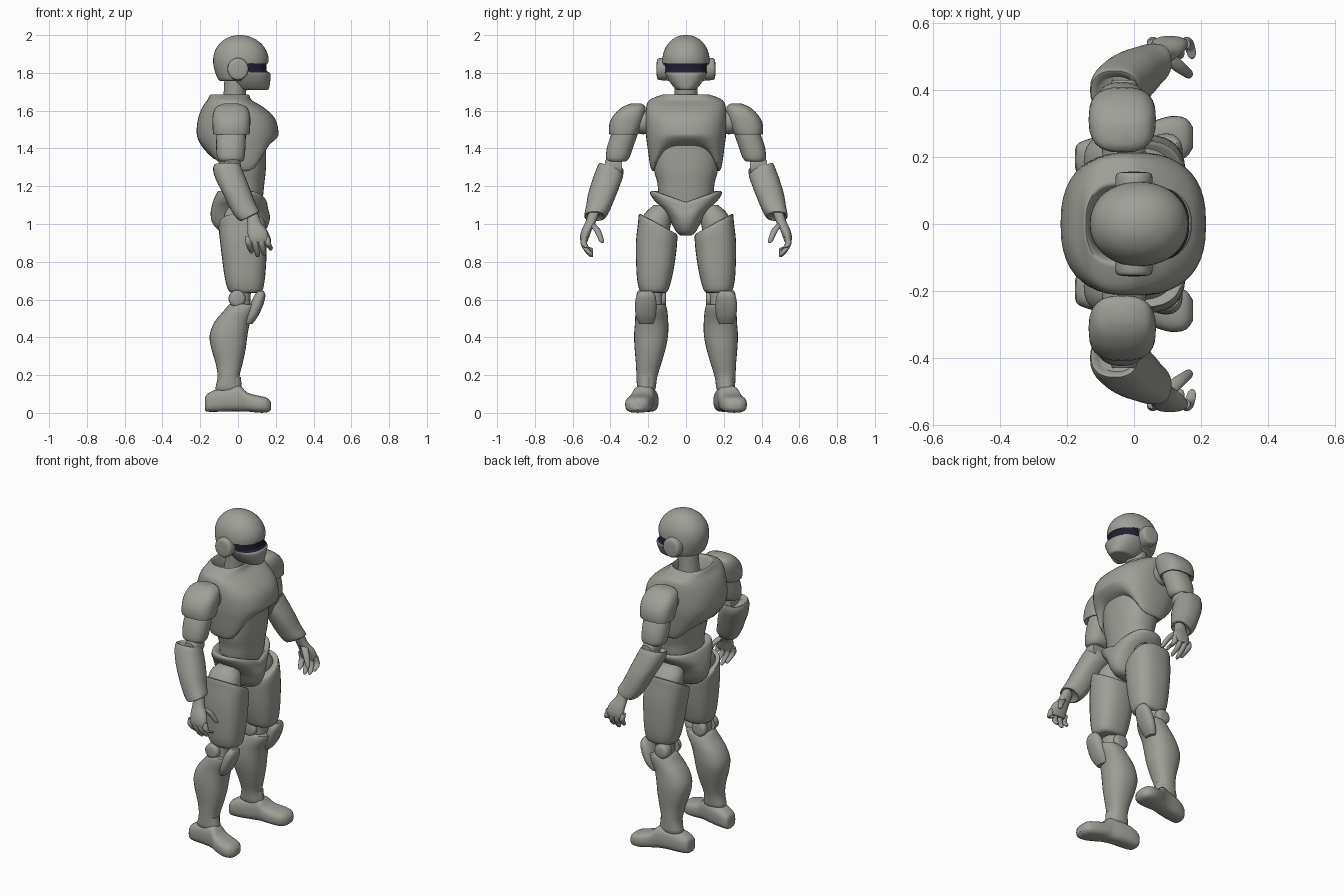
import bpy, bmesh, math


def material(name, color):
    m = bpy.data.materials.new(name)
    m.diffuse_color = (*color, 1)
    return m


GREY = material("armor grey", (0.35, 0.35, 0.32))
DARK = material("visor dark", (0.015, 0.013, 0.03))


def catmull(p0, p1, p2, p3, t):
    return [0.5 * (2 * b + (c - a) * t + (2 * a - 5 * b + 4 * c - d) * t * t
                   + (3 * b - a - 3 * c + d) * t ** 3)
            for a, b, c, d in zip(p0, p1, p2, p3)]


def loft(name, rings, axis="z", p=2.3, pair=False, warp=None, sides=28, steps=3):
    """Skin rings (x, y, z, r1, r2) of superellipse section; pair mirrors across y."""
    rows = []
    for i in range(len(rings) - 1):
        a, d = rings[max(i - 1, 0)], rings[min(i + 2, len(rings) - 1)]
        rows += [catmull(a, rings[i], rings[i + 1], d, s / steps) for s in range(steps)]
    rows.append(list(rings[-1]))
    bm = bmesh.new()
    loops = []
    for x, y, z, r1, r2 in rows:
        loop = []
        for k in range(sides):
            c, s = math.cos(math.tau * k / sides), math.sin(math.tau * k / sides)
            u = r1 * math.copysign(abs(c) ** (2 / p), c)
            v = r2 * math.copysign(abs(s) ** (2 / p), s)
            off = {"z": (u, v, 0), "x": (0, u, v), "y": (u, 0, v)}[axis]
            co = [x + off[0], y + off[1], z + off[2]]
            if warp:
                co[2] += warp(*co)
            loop.append(bm.verts.new(co))
        loops.append(loop)
    for a, b in zip(loops, loops[1:]):
        for k in range(sides):
            n = (k + 1) % sides
            bm.faces.new((a[k], a[n], b[n], b[k]))
    bm.faces.new(loops[0])
    bm.faces.new(loops[-1])
    bmesh.ops.recalc_face_normals(bm, faces=bm.faces)
    me = bpy.data.meshes.new(name)
    bm.to_mesh(me)
    bm.free()
    me.materials.append(GREY)
    ob = bpy.data.objects.new(name, me)
    bpy.context.collection.objects.link(ob)
    if pair:
        mod = ob.modifiers.new("mirror", "MIRROR")
        mod.use_axis = (False, True, False)
    return ob


def clamp(v):
    return max(0.0, min(1.0, v))


# Helmet dome: front rim lifted to form the brim over the visor
def brim(x, y, z):
    return 0.095 * clamp((x - 0.02) / 0.04) * clamp((1.85 - z) / 0.09)


loft("helmet_dome", [(0, 0, 1.757, .09, .09), (0, 0, 1.765, .105, .11), (.01, 0, 1.81, .133, .122),
                     (.015, 0, 1.865, .147, .126), (.014, 0, 1.92, .135, .115),
                     (.012, 0, 1.965, .1, .086), (.01, 0, 1.992, .052, .046),
                     (.01, 0, 2.0, .01, .01)], p=2.1, warp=brim, sides=40)

# Face guard with a dark visor band
face = loft("face_guard", [(.09, 0, 1.71, .06, .04), (.08, 0, 1.715, .083, .055),
                           (.07, 0, 1.75, .1, .085), (.065, 0, 1.79, .107, .107),
                           (.06, 0, 1.803, .105, .11), (.055, 0, 1.812, .096, .108),
                           (.055, 0, 1.85, .096, .108), (.055, 0, 1.87, .09, .1)], sides=40)
face.data.materials.append(DARK)
for f in face.data.polygons:
    if 1.803 < f.center.z < 1.856 and f.center.x > 0.06:
        f.material_index = 1

loft("ear_disc", [(0, .1, 1.82, .055, .06), (0, .14, 1.82, .055, .058),
                  (0, .153, 1.82, .045, .048), (0, .156, 1.82, .015, .015)],
     axis="y", pair=True, p=2)
loft("neck", [(-.02, 0, 1.58, .065, .065), (-.02, 0, 1.66, .058, .06),
              (-.005, 0, 1.8, .065, .065)], p=2)


# Chest armour: lower rim arches up over the belly
def arch(x, y, z):
    a = 0.13 if x > 0 else 0.06
    return a * clamp((1.48 - z) / 0.19) * (1 - clamp(abs(y) / 0.17) ** 4) * clamp(abs(x) / 0.07)


loft("chest_armor", [(.015, 0, 1.3, .1, .15), (.01, 0, 1.28, .125, .175), (.01, 0, 1.31, .16, .19),
                     (.002, 0, 1.4, .203, .203), (-.002, 0, 1.48, .217, .213),
                     (-.008, 0, 1.56, .203, .214), (-.028, 0, 1.62, .16, .21),
                     (-.045, 0, 1.655, .118, .195), (-.045, 0, 1.68, .105, .14),
                     (-.045, 0, 1.682, .095, .115), (-.04, 0, 1.64, .085, .098),
                     (-.04, 0, 1.61, .08, .09)], p=2.5, warp=arch, sides=44)

loft("abdomen", [(.025, 0, 1.08, .1, .12), (.028, 0, 1.16, .106, .145), (.03, 0, 1.22, .11, .152),
                 (.028, 0, 1.3, .12, .172), (.02, 0, 1.45, .13, .18)], sides=36)


# Pelvis: belt flares to the hips, dips at the front
def belt_dip(x, y, z):
    return -0.06 * clamp((z - 1.02) / 0.13) * (1 - clamp(abs(y) / 0.17)) * clamp(x / 0.1)


loft("pelvis", [(.035, 0, .94, .06, .03), (.025, 0, .955, .11, .05), (.015, 0, 1.0, .148, .075),
                (.012, 0, 1.05, .157, .1), (.013, 0, 1.09, .153, .13), (.015, 0, 1.125, .145, .168),
                (.02, 0, 1.16, .135, .19), (.02, 0, 1.175, .12, .18), (.025, 0, 1.16, .1, .15)],
     warp=belt_dip, sides=40)

# Legs
loft("hip_joint", [(.02, .165, .92, .08, .07), (.02, .16, 1.0, .095, .08),
                   (.015, .145, 1.06, .085, .07), (.015, .125, 1.1, .05, .045)], pair=True)


def thigh_cut(x, y, z):
    return 0.55 * (y - .15) * clamp((z - .8) / .2)


loft("thigh", [(.04, .17, .635, .06, .055), (.04, .17, .645, .088, .074), (.037, .168, .7, .104, .09),
               (.034, .162, .79, .115, .102), (.03, .158, .88, .122, .107),
               (.026, .15, .96, .127, .104), (.022, .148, 1.0, .122, .1),
               (.022, .148, 1.0, .1, .08)], p=2.5, pair=True, warp=thigh_cut)
loft("knee_core", [(.02, .185, .5, .05, .05), (.015, .18, .6, .05, .055),
                   (.02, .175, .68, .055, .055)], pair=True)
for nm, y0, y1 in (("outer_knee_disc", .21, .262), ("inner_knee_disc", .14, .105)):
    loft(nm, [(-.005, y0, .605, .045, .045), (-.005, y1 * .8 + y0 * .2, .605, .043, .043),
              (-.005, y1, .605, .022, .022)], axis="y", p=2, pair=True)
loft("knee_cap", [(.055, .21, .47, .02, .035), (.075, .213, .51, .03, .052),
                  (.098, .213, .57, .035, .057), (.115, .212, .62, .03, .05),
                  (.122, .212, .645, .015, .03)], pair=True)
loft("shin", [(-.05, .21, .115, .05, .035), (-.052, .21, .125, .068, .048),
              (-.05, .207, .19, .058, .055), (-.047, .198, .26, .071, .067),
              (-.05, .19, .34, .091, .082), (-.05, .185, .41, .1, .09),
              (-.03, .182, .48, .095, .088), (.01, .183, .54, .085, .084),
              (.03, .185, .575, .075, .075), (.035, .185, .575, .055, .055)], pair=True)
loft("ankle", [(-.02, .215, .08, .045, .04), (-.02, .215, .19, .035, .035)], p=2, pair=True)
loft("shoe", [(-.176, .195, .045, .025, .025), (-.165, .196, .053, .046, .046),
              (-.11, .203, .066, .057, .06), (-.04, .213, .074, .057, .066),
              (.01, .226, .076, .058, .068), (.05, .238, .057, .066, .05),
              (.11, .252, .046, .07, .045), (.155, .257, .041, .058, .038),
              (.176, .258, .036, .03, .018)], axis="x", p=2.8, pair=True)

# Arms
loft("shoulder_joint", [(-.03, .17, 1.54, .06, .06), (-.03, .23, 1.54, .065, .065),
                        (-.03, .29, 1.54, .05, .05)], axis="y", p=2, pair=True)
loft("shoulder_pad", [(-.035, .325, 1.49, .075, .06), (-.035, .33, 1.475, .095, .076),
                      (-.035, .318, 1.53, .1, .088), (-.035, .298, 1.58, .098, .082),
                      (-.035, .275, 1.62, .08, .06), (-.035, .265, 1.637, .04, .03)],
     p=2.6, pair=True)
loft("upper_arm", [(-.035, .365, 1.33, .055, .045), (-.038, .362, 1.35, .072, .062),
                   (-.038, .345, 1.42, .078, .07), (-.035, .315, 1.5, .075, .068),
                   (-.035, .29, 1.56, .06, .06)], pair=True)
loft("elbow_joint", [(-.03, .34, 1.305, .04, .04), (-.03, .385, 1.31, .045, .05),
                     (-.03, .43, 1.3, .035, .035)], axis="y", p=2.4, pair=True)


def forearm_cut(x, y, z):
    return 0.5 * (x - .06) * clamp((1.16 - z) / .1) + 0.25 * (y - .4) * clamp((z - 1.2) / .1)


loft("forearm", [(-.05, .395, 1.29, .05, .045), (-.058, .395, 1.31, .07, .062),
                 (-.047, .408, 1.26, .08, .074), (-.012, .436, 1.18, .078, .077),
                 (.028, .463, 1.1, .064, .067), (.062, .482, 1.04, .05, .056),
                 (.062, .482, 1.045, .035, .038)], p=2.4, pair=True, warp=forearm_cut)

# Hands
loft("palm", [(.075, .487, 1.06, .03, .028), (.085, .505, 1.01, .036, .028),
              (.1, .525, .97, .05, .027), (.107, .537, .93, .054, .024),
              (.107, .54, .905, .05, .018)], pair=True)
for i, tip in enumerate((.86, .832, .825, .845)):
    x, n = .158 - i * .034, i * .002
    loft(f"finger_{i + 1}", [(x - .004, .536, .935, .014, .014), (x, .542, .9, .0165, .0165),
                             (x + .008, .53 - n, (.9 + tip) / 2, .0155, .0155),
                             (x + .014, .508, tip + .012, .013, .014),
                             (x + .015, .5, tip, .006, .007)], pair=True, p=2, sides=12)
loft("thumb", [(.1, .5, 1.0, .02, .02), (.128, .475, .975, .02, .019), (.15, .458, .94, .017, .016),
               (.163, .447, .91, .013, .013), (.166, .443, .9, .006, .006)],
     pair=True, p=2, sides=12)

# Smooth shading with crisp rims
for ob in bpy.data.objects:
    ob.select_set(True)
    bpy.context.view_layer.objects.active = ob
bpy.ops.object.shade_smooth_by_angle(angle=math.radians(45))
